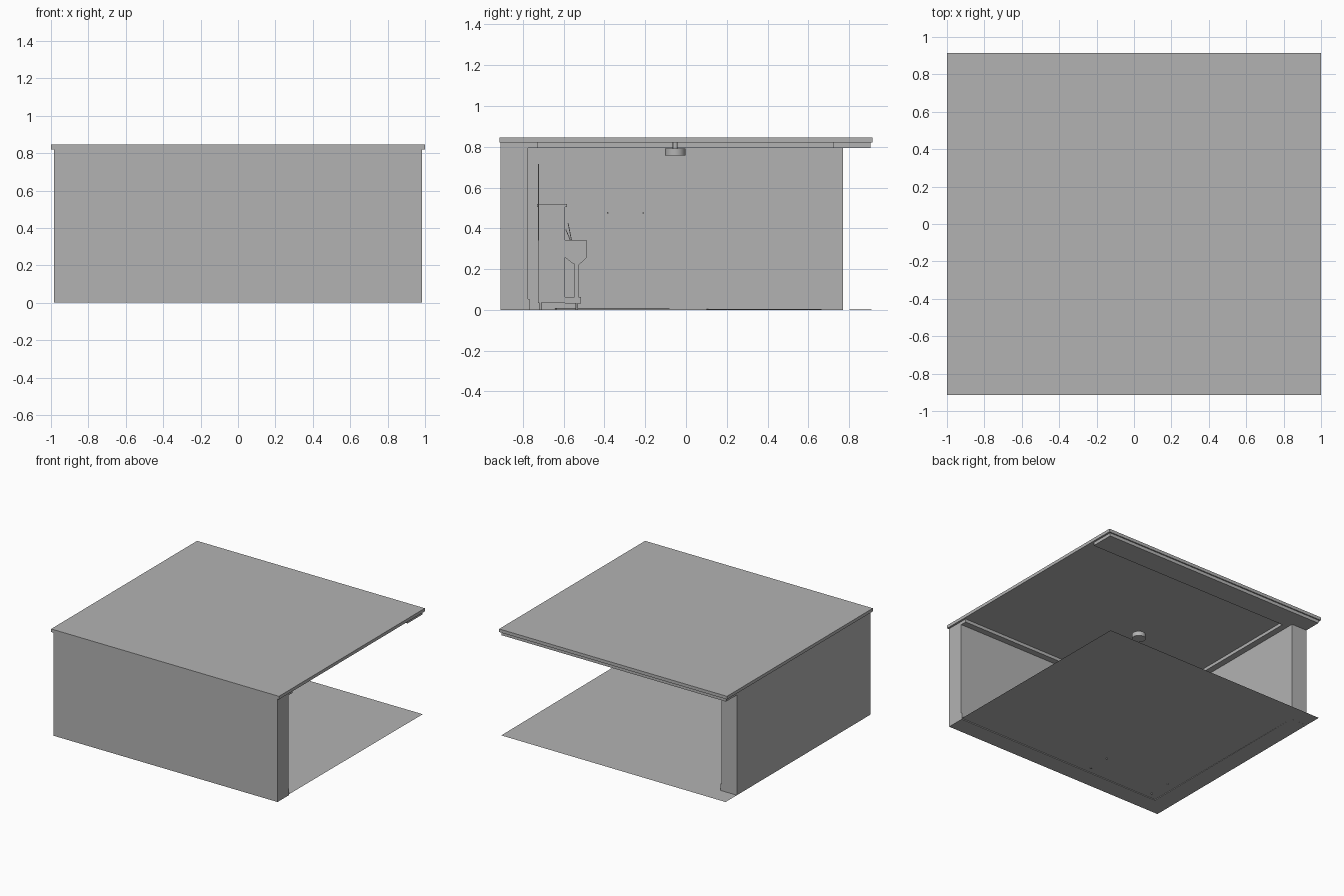
import bpy, bmesh
from mathutils import Vector

if "Cube" in bpy.data.objects:
    bpy.data.objects.remove(bpy.data.objects["Cube"])

grey = bpy.data.materials.new("plain_grey")
grey.use_nodes = True
COLOUR = (0.45, 0.45, 0.45, 1)
grey.diffuse_color = COLOUR
grey.node_tree.nodes["Principled BSDF"].inputs["Base Color"].default_value = COLOUR


def finish(name, bm):
    mesh = bpy.data.meshes.new(name)
    bm.normal_update()
    bm.to_mesh(mesh)
    bm.free()
    mesh.materials.append(grey)
    obj = bpy.data.objects.new(name, mesh)
    bpy.context.collection.objects.link(obj)
    return obj


def add_box(bm, x, y, z):
    made = bmesh.ops.create_cube(bm, size=1)["verts"]
    for v in made:
        v.co = Vector(lo + (c + 0.5) * (hi - lo) for c, (lo, hi) in zip(v.co, (x, y, z)))


def box(name, x, y, z):
    bm = bmesh.new()
    add_box(bm, x, y, z)
    return finish(name, bm)


def extrude_profile(name, points, x0, x1):
    """Extrude a (y, z) outline along x."""
    bm = bmesh.new()
    face = bm.faces.new([bm.verts.new((x0, y, z)) for y, z in points])
    new = bmesh.ops.extrude_face_region(bm, geom=[face])["geom"]
    for v in new:
        if isinstance(v, bmesh.types.BMVert):
            v.co.x = x1
    bmesh.ops.recalc_face_normals(bm, faces=bm.faces)
    return finish(name, bm)


def cylinder(name, centre, radius, depth, axis="Z", sides=32):
    bm = bmesh.new()
    bmesh.ops.create_cone(bm, cap_ends=True, segments=sides,
                          radius1=radius, radius2=radius, depth=depth)
    for v in bm.verts:
        if axis == "X":
            v.co = Vector((v.co.z, v.co.x, v.co.y))
        v.co += Vector(centre)
    for f in bm.faces:
        f.smooth = len(f.verts) == 4
    for e in bm.edges:
        e.smooth = not any(len(f.verts) > 4 for f in e.link_faces)
    return finish(name, bm)


# Room shell: two walls, open on the other two sides
OUT, IN_X, IN_Y, TOP = 0.985, -0.85, -0.775, 0.82
box("ceiling_slab", (-1, 1), (-0.915, 0.915), (TOP, 0.845))
box("front_wall", (-OUT, OUT), (-0.91, IN_Y), (0, TOP))
box("side_wall", (-OUT, IN_X), (IN_Y, 0.77), (0, TOP))

# Floor sheet, very slightly sloped
bm = bmesh.new()
bmesh.ops.create_grid(bm, x_segments=1, y_segments=1, size=1)
for v in bm.verts:
    v.co = (v.co.x * OUT, v.co.y * 0.91, 0.004 - v.co.y * 0.003 + v.co.x * 0.001)
finish("floor", bm)

# Trim
box("front_skirting", (IN_X, OUT), (IN_Y, -0.768), (0, 0.053))
box("side_skirting", (IN_X, -0.843), (-0.768, 0.77), (0, 0.053))
box("front_cornice", (IN_X, OUT), (IN_Y, -0.725), (0.795, TOP))
box("side_cornice", (IN_X, -0.80), (-0.725, 0.72), (0.795, TOP))
box("back_soffit", (-OUT, OUT), (0.72, 0.905), (0.795, TOP))

# Ceiling lamp
cylinder("lamp_shade", (-0.09, -0.053, 0.774), 0.05, 0.036)
cylinder("lamp_stem", (-0.09, -0.053, 0.805), 0.012, 0.03, sides=16)

# Wall hooks and hanging panel
for i, y in enumerate((-0.385, -0.21)):
    cylinder(f"wall_hook_{i + 1}", (IN_X + 0.006, y, 0.475), 0.004, 0.016, "X", 12)
box("hanging_panel", (-0.14, 0.16), (-0.727, -0.722), (0.34, 0.715))

# Upright piano
LEFT, RIGHT = -0.78, -0.18
box("piano_body", (LEFT, RIGHT), (-0.727, -0.594), (0.034, 0.505))
box("piano_lid", (LEFT - 0.006, RIGHT + 0.006), (-0.73, -0.583), (0.505, 0.518))
cheek = [(-0.594, 0.343), (-0.49, 0.343), (-0.486, 0.336), (-0.486, 0.258),
         (-0.525, 0.22), (-0.552, 0.225), (-0.594, 0.257)]
key_bed = [(-0.594, 0.30), (-0.486, 0.30), (-0.486, 0.258),
           (-0.525, 0.22), (-0.552, 0.225), (-0.594, 0.257)]
for side, x0 in (("right", LEFT), ("left", RIGHT - 0.025)):
    x1 = x0 + 0.025
    mid = (x0 + x1) / 2
    extrude_profile(f"piano_{side}_cheek", cheek, x0, x1)
    box(f"piano_{side}_leg", (x0 + 0.003, x1 - 0.003), (-0.546, -0.528), (0.06, 0.225))
    box(f"piano_{side}_toe", (x0, x1), (-0.594, -0.515), (0.032, 0.062))
    for place, y in (("back", -0.715), ("front", -0.535)):
        cylinder(f"piano_{side}_{place}_caster", (mid, y, 0.017), 0.006, 0.034, sides=12)
extrude_profile("piano_key_bed", key_bed, LEFT + 0.025, RIGHT - 0.025)

# Keys
COUNT = 52
step = (RIGHT - LEFT - 0.05) / COUNT
white, black = bmesh.new(), bmesh.new()
for i in range(COUNT):
    x = LEFT + 0.025 + i * step
    add_box(white, (x + 0.0004, x + step - 0.0004), (-0.565, -0.492), (0.30, 0.312))
    if i % 7 not in (1, 4) and i < COUNT - 1:
        add_box(black, (x + step * 0.7, x + step * 1.3), (-0.565, -0.52), (0.312, 0.319))
finish("white_keys", white)
finish("black_keys", black)
box("key_fallboard", (LEFT + 0.025, RIGHT - 0.025), (-0.594, -0.565), (0.30, 0.343))

# Music desk, slanted back, and pedals
extrude_profile("music_desk", [(-0.56, 0.343), (-0.564, 0.343), (-0.581, 0.427),
                               (-0.577, 0.427)], -0.62, -0.34)
extrude_profile("music_desk_support", [(-0.566, 0.343), (-0.57, 0.343), (-0.592, 0.395),
                                       (-0.588, 0.395)], -0.50, -0.46)
for i in range(3):
    x = -0.48 + (i - 1) * 0.03
    box(f"pedal_{i + 1}", (x - 0.006, x + 0.006), (-0.594, -0.55), (0.04, 0.046))
